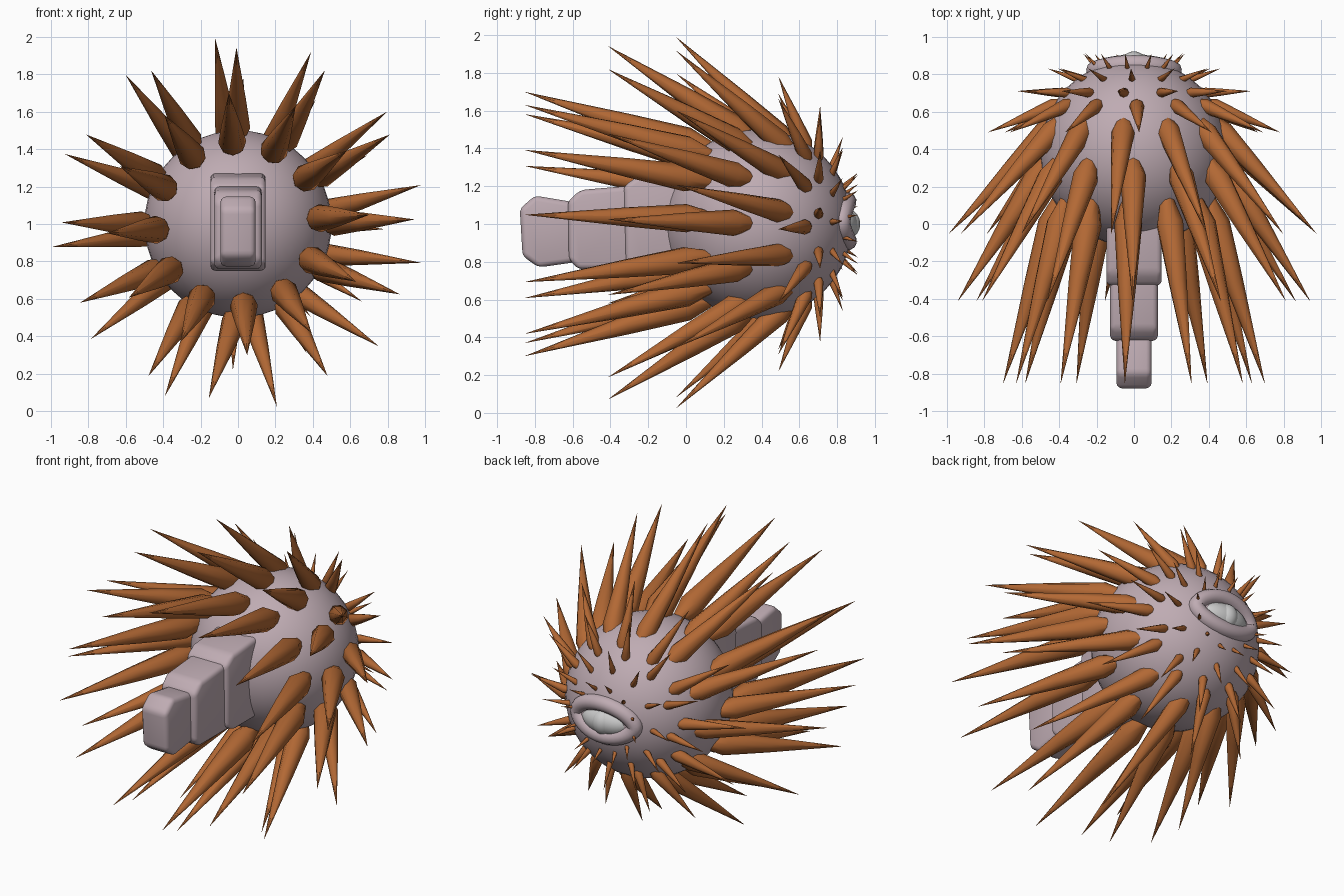
import bpy, bmesh, math
from mathutils import Vector

if "Cube" in bpy.data.objects:
    bpy.data.objects.remove(bpy.data.objects["Cube"])

CY, CZ, R = 0.38, 1.0, 0.5   # body centre and radius


def material(name, col):
    m = bpy.data.materials.new(name)
    m.diffuse_color = (*col, 1)
    m.use_nodes = True
    m.node_tree.nodes["Principled BSDF"].inputs["Base Color"].default_value = m.diffuse_color
    return m


SKIN = material("skin", (0.52, 0.41, 0.45))
QUILL = material("quill", (0.45, 0.14, 0.035))


def finish(bm, name, mat=None, smooth=None):
    bmesh.ops.recalc_face_normals(bm, faces=bm.faces)
    me = bpy.data.meshes.new(name)
    bm.to_mesh(me)
    bm.free()
    ob = bpy.data.objects.new(name, me)
    bpy.context.collection.objects.link(ob)
    if mat:
        me.materials.append(mat)
    if smooth:
        bpy.ops.object.select_all(action='DESELECT')
        ob.select_set(True)
        bpy.context.view_layer.objects.active = ob
        bpy.ops.object.shade_smooth_by_angle(angle=math.radians(smooth))
    return ob


def ellipsoid(name, loc, radii, mat=None):
    bm = bmesh.new()
    bmesh.ops.create_uvsphere(bm, u_segments=40, v_segments=24, radius=1)
    bmesh.ops.scale(bm, vec=radii, verts=bm.verts)
    bmesh.ops.translate(bm, vec=loc, verts=bm.verts)
    return finish(bm, name, mat, 60)


def add_tube(bm, centres, frames, sides, cap):
    """Loft rings; each frame is (axis_a, axis_b) already scaled by radius."""
    rings = []
    for c, (a, b) in zip(centres, frames):
        rings.append([bm.verts.new(c + a * math.cos(k * math.tau / sides)
                                   + b * math.sin(k * math.tau / sides))
                      for k in range(sides)])
    pairs = list(zip(rings, rings[1:])) + ([] if cap else [(rings[-1], rings[0])])
    for p, q in pairs:
        for k in range(sides):
            n = (k + 1) % sides
            bm.faces.new((p[k], p[n], q[n], q[k]))
    if cap:
        bm.faces.new(rings[0])
        bm.faces.new(rings[-1])


# round body
ellipsoid("body", (0, CY, CZ), (R, R, R), SKIN)

# rings of quills: base (y, r), tip (y, r), thickness, first angle, sway of each tip
EVEN = [0] * 12
SWAY_B = [0, -1, -1, -1, -4, -1, -10, 0, 6, 1, 0, 0]
SWAY_C = [0, 0, 1, 0, 1, 0, 5, 12, 11, 5, 0, 0]
RINGS = [
    ("front_quills", (0.13, 0.40), (-0.85, 0.70), 0.075, 94, EVEN),
    ("lower_middle_quills", (0.35, 0.45), (-0.41, 0.94), 0.070, 90.5, SWAY_B),
    ("upper_middle_quills", (0.57, 0.40), (-0.05, 0.995), 0.063, 97, SWAY_C),
    ("short_quills", (0.65, 0.38), (0.49, 0.78), 0.040, 88, EVEN),
    ("shorter_quills", (0.70, 0.35), (0.71, 0.63), 0.027, 98, EVEN),
    ("tiny_quills", (0.76, 0.27), (0.83, 0.46), 0.019, 92, EVEN),
    ("rear_tiny_quills", (0.82, 0.19), (0.91, 0.275), 0.013, 100, EVEN),
]


def radial(deg):
    a = math.radians(deg)
    return Vector((math.cos(a), 0, math.sin(a)))


for name, (by, br), (ty, tr), w, start, sway in RINGS:
    bm = bmesh.new()
    for i in range(12):
        ang = start + 30 * i
        base = radial(ang) * br + Vector((0, by, CZ))
        tip = radial(ang + sway[i]) * tr + Vector((0, ty, CZ))
        d = tip - base
        up = d.normalized().cross(radial(ang + 90)).normalized()
        side = up.cross(d.normalized())
        steps = [(0, 0.5), (0.13, 1.0), (0.45, 0.68), (1, 0.01)]
        add_tube(bm, [base + d * t for t, _ in steps],
                 [(side * w * s, up * w * s) for _, s in steps], 8, True)
    finish(bm, name, QUILL, 50)

# three nested snout blocks: half width and side profile (y, z)
BLOCKS = [
    ("snout_rear", 0.148, [(0.1, 0.75), (-0.24, 0.75), (-0.32, 0.79),
                           (-0.33, 1.20), (-0.26, 1.25), (0.1, 1.28)]),
    ("snout_middle", 0.127, [(-0.2, 0.76), (-0.57, 0.76), (-0.62, 0.81),
                             (-0.625, 1.12), (-0.56, 1.18), (-0.2, 1.21)]),
    ("snout_tip", 0.093, [(-0.5, 0.81), (-0.78, 0.77), (-0.865, 0.83),
                          (-0.88, 1.08), (-0.80, 1.15), (-0.5, 1.10)]),
]
for name, hw, prof in BLOCKS:
    bm = bmesh.new()
    face = bm.faces.new([bm.verts.new((-hw, y, z)) for y, z in prof])
    ext = bmesh.ops.extrude_face_region(bm, geom=[face])
    bmesh.ops.translate(bm, vec=(2 * hw, 0, 0),
                        verts=[v for v in ext["geom"] if isinstance(v, bmesh.types.BMVert)])
    bmesh.ops.bevel(bm, geom=bm.edges[:], offset=0.028, segments=3, profile=0.5,
                    affect='EDGES')
    finish(bm, name, SKIN, 40)

# rear eye: almond lid following the body, eyeball and bulging centre
bm = bmesh.new()
N = 40
path = []
for i in range(N):
    t = i * math.tau / N
    x = 0.205 * math.cos(t)
    s = math.sin(t)
    z = (0.108 if s > 0 else 0.10) * s * abs(s) ** 0.2
    path.append(Vector((x, CY + math.sqrt(R * R - x * x - z * z) - 0.018, CZ + 0.01 + z)))
frames = []
for i in range(N):
    tan = (path[(i + 1) % N] - path[i - 1]).normalized()
    nrm = (path[i] - Vector((0, CY, CZ))).normalized()
    b = tan.cross(nrm).normalized()
    frames.append((b * 0.05, nrm * 0.053))
add_tube(bm, path, frames, 12, False)
finish(bm, "eyelid", SKIN, 60)
ellipsoid("eyeball", (0, 0.82, CZ), (0.165, 0.09, 0.09))
ellipsoid("iris", (0, 0.85, CZ), (0.07, 0.072, 0.08))
